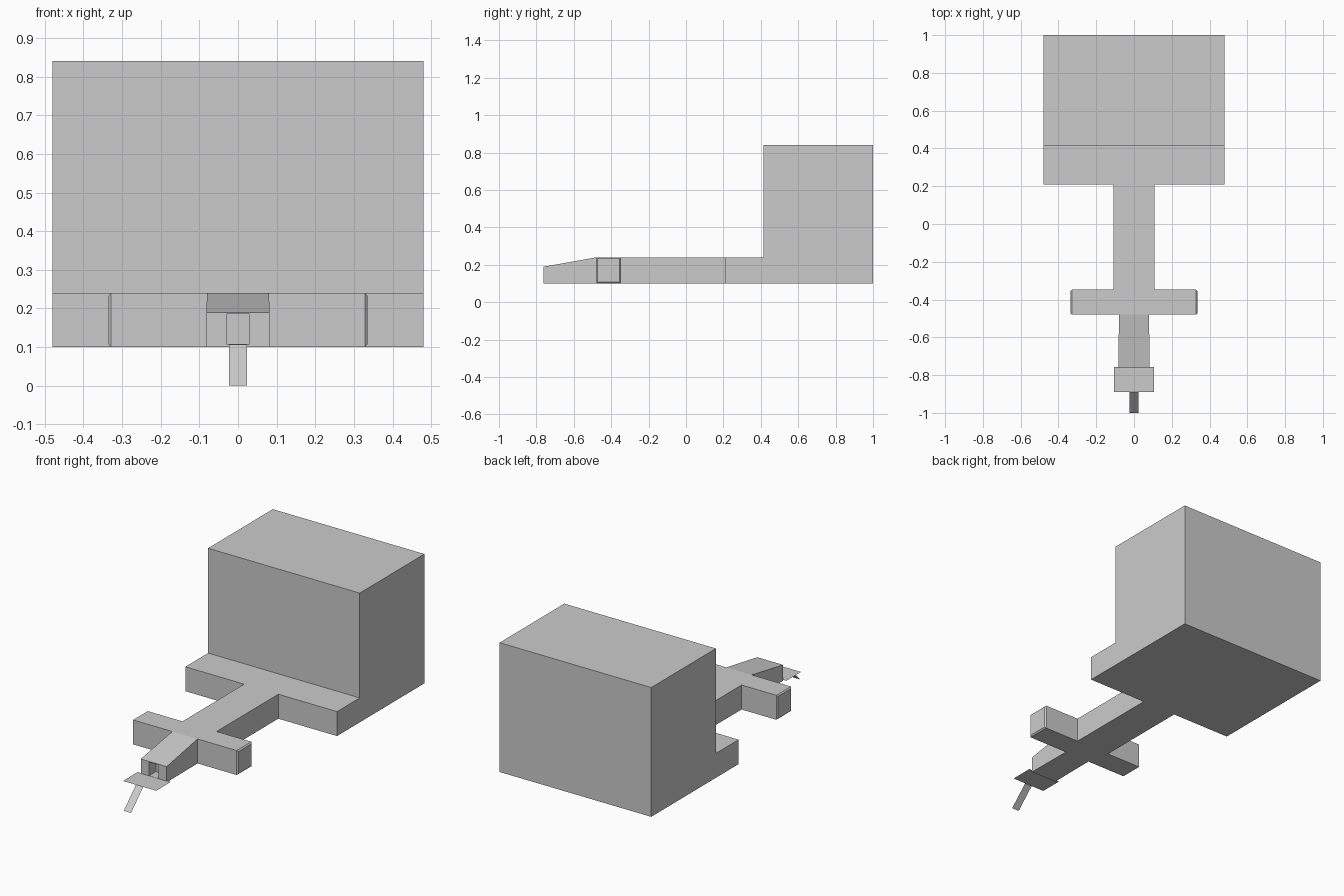
import bpy, bmesh

if "Cube" in bpy.data.objects:
    bpy.data.objects.remove(bpy.data.objects["Cube"])


def finish(bm, name):
    bmesh.ops.recalc_face_normals(bm, faces=bm.faces)
    mesh = bpy.data.meshes.new(name)
    bm.to_mesh(mesh)
    bm.free()
    ob = bpy.data.objects.new(name, mesh)
    bpy.context.collection.objects.link(ob)
    return ob


def extrude(bm, faces, dz):
    # extrude a region upward and return its new top faces
    res = bmesh.ops.extrude_face_region(bm, geom=faces)["geom"]
    verts = [g for g in res if isinstance(g, bmesh.types.BMVert)]
    bmesh.ops.translate(bm, verts=verts, vec=(0, 0, dz))
    return [g for g in res if isinstance(g, bmesh.types.BMFace)]


def mirrored(half):
    # right-hand outline closed with its mirror image
    return half + [(-x, y) for x, y in reversed(half)]


# Trailer body: plan outlines sharing edges, raised into one shell
BOTTOM, DECK, TOP = 0.10, 0.24, 0.84
nose = mirrored([(0.082, -0.762), (0.08, -0.48)])
frame = mirrored([(0.08, -0.48), (0.328, -0.48), (0.328, -0.348), (0.108, -0.348),
                  (0.108, 0.21), (0.48, 0.21), (0.48, 0.415)])
cargo = mirrored([(0.48, 0.415), (0.48, 1.0)])

bm = bmesh.new()
for outline in (nose, frame, cargo):
    bm.faces.new([bm.verts.new((x, y, BOTTOM)) for x, y in outline])
bmesh.ops.remove_doubles(bm, verts=bm.verts, dist=0.0005)
bmesh.ops.recalc_face_normals(bm, faces=bm.faces)
# bottom faces are copied so the shell stays closed underneath
base = list(bm.faces)
bmesh.ops.duplicate(bm, geom=base)
deck = extrude(bm, base, DECK - BOTTOM)
cargo_top = [f for f in deck if f.calc_center_median().y > 0.6]
extrude(bm, cargo_top, TOP - DECK)
bmesh.ops.remove_doubles(bm, verts=bm.verts, dist=0.0005)

# Drop the nose tip so its top slopes
for v in bm.verts:
    if v.co.y < -0.7 and v.co.z > 0.2:
        v.co.z = 0.19
bmesh.ops.recalc_face_normals(bm, faces=bm.faces)

# Slightly chamfered ends on the crossbar
ends = [f for f in bm.faces if abs(abs(f.calc_center_median().x) - 0.328) < 0.001
        and abs(f.normal.x) > 0.9]
for f in ends:
    bmesh.ops.inset_region(bm, faces=[f], thickness=0.01, depth=0.007)
body = finish(bm, "trailer_body")


# Socket sunk into the front of the nose
bm = bmesh.new()
bmesh.ops.create_cube(bm, size=1)
for v in bm.verts:
    v.co = (v.co.x * 0.06, -0.75 + v.co.y * 0.1, 0.147 + v.co.z * 0.078)
cutter = finish(bm, "socket_cutter")
cutter.hide_render = True
cutter.hide_viewport = True
cut = body.modifiers.new("socket", "BOOLEAN")
cut.operation = "DIFFERENCE"
cut.solver = "EXACT"
cut.object = cutter


def sheet(name, w, a, b):
    # thin flat strip between two (y, z) points
    bm = bmesh.new()
    pts = [(-w, *a), (w, *a), (w, *b), (-w, *b)]
    bm.faces.new([bm.verts.new(p) for p in pts])
    return finish(bm, name)


# Hitch plate and sloping drawbar tongue
sheet("hitch_plate", 0.105, (-0.89, 0.107), (-0.757, 0.107))
sheet("hitch_tongue", 0.023, (-1.0, 0.0), (-0.89, 0.107))
